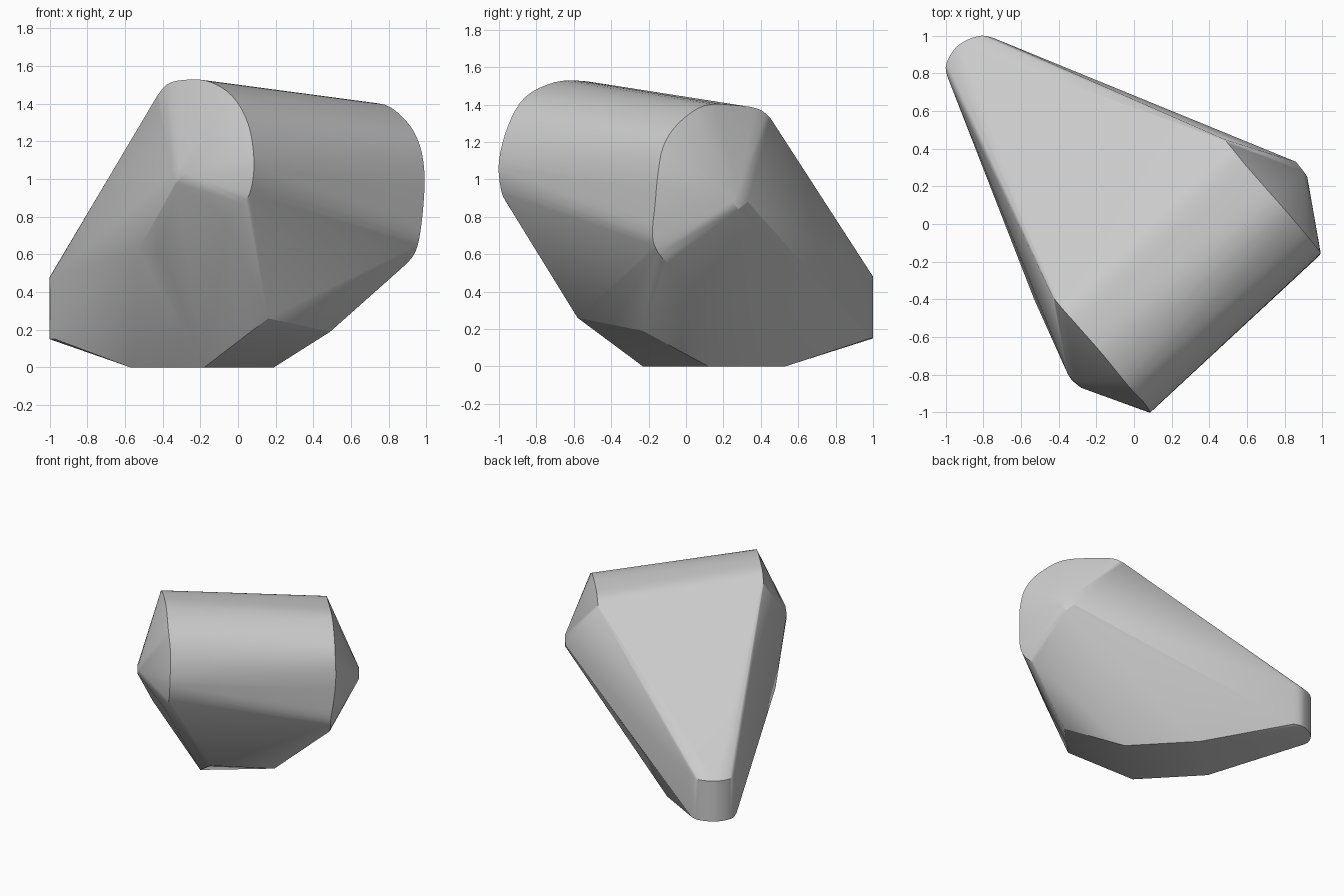
import bpy, bmesh, math
from mathutils import Vector
from mathutils.geometry import interpolate_bezier

if "Cube" in bpy.data.objects:
    bpy.data.objects.remove(bpy.data.objects["Cube"], do_unlink=True)

grey = bpy.data.materials.new("plain_grey")
grey.use_nodes = True
colour = (0.6, 0.6, 0.6, 1)
grey.diffuse_color = colour
grey.node_tree.nodes["Principled BSDF"].inputs["Base Color"].default_value = colour


def smooth_path(points, steps=5):
    """Smooth curve through a few points."""
    p = [Vector(q) for q in points]
    p = [p[0]] + p + [p[-1]]
    out = []
    for a, b, c, d in zip(p, p[1:], p[2:], p[3:]):
        out += interpolate_bezier(b, b + (c - a) / 6, c - (d - b) / 6, c, steps)[:-1]
    return out + [p[-1]]


# Rounded rims at the two ends of the drum
right_rim = smooth_path([
    (-.43, -.39, 1.44), (-.38, -.45, 1.5), (-.3, -.54, 1.525), (-.16, -.70, 1.52),
    (-.03, -.86, 1.44), (.055, -.95, 1.29), (.085, -1, 1.1), (.07, -.99, .95),
    (.03, -.955, .87), (-.05, -.88, .79)])
left_rim = smooth_path([
    (.48, .45, 1.33), (.53, .39, 1.375), (.62, .28, 1.395), (.78, .1, 1.395),
    (.9, -.04, 1.3), (.965, -.12, 1.18), (.99, -.15, 1.03), (.985, -.165, .87),
    (.965, -.18, .7), (.94, -.15, .61), (.9, -.1, .555)])

# Small blunt tips of the end cones
right_tip = [(-.35, -.8, 1.03), (-.33, -.83, .98), (-.31, -.84, 1.07), (-.28, -.87, 1.03)]
left_tip = [(.86, .33, .88), (.9, .28, .93), (.9, .28, .84), (.92, .25, .88)]

# Upright rounded tail wall
outline = smooth_path([(-.97, .73, 0), (-1, .83, 0), (-.96, .92, 0),
                       (-.9, .97, 0), (-.81, 1, 0), (-.74, .985, 0)])
tail = [q + Vector((0, 0, z)) for z in (.15, .48) for q in outline]

# Flat foot, lower front edge and the right flank corners
foot = [(-.18, -.23, 0), (.19, .12, 0), (-.2, .53, 0), (-.57, .18, 0)]
front_edge = [(.16, -.58, .26), (.49, -.23, .19)]
flank = [(-.53, -.4, .62), (-.4, -.53, .62)]

# Stretch one skin over all the parts
bm = bmesh.new()
for part in (right_rim, left_rim, right_tip, left_tip, tail, foot, front_edge, flank):
    for point in part:
        bm.verts.new(point)
hull = bmesh.ops.convex_hull(bm, input=bm.verts)
loose = {g for g in hull["geom_interior"] + hull["geom_unused"]
         if isinstance(g, bmesh.types.BMVert)}
bmesh.ops.delete(bm, geom=list(loose), context="VERTS")
bmesh.ops.dissolve_limit(bm, angle_limit=math.radians(1), verts=bm.verts, edges=bm.edges)
bmesh.ops.recalc_face_normals(bm, faces=bm.faces)

mesh = bpy.data.meshes.new("wedge_hull")
bm.to_mesh(mesh)
bm.free()
mesh.materials.append(grey)
body = bpy.data.objects.new("wedge_hull", mesh)
bpy.context.collection.objects.link(body)
bpy.ops.object.select_all(action="DESELECT")
body.select_set(True)
bpy.context.view_layer.objects.active = body
bpy.ops.object.shade_smooth_by_angle(angle=math.radians(25))
